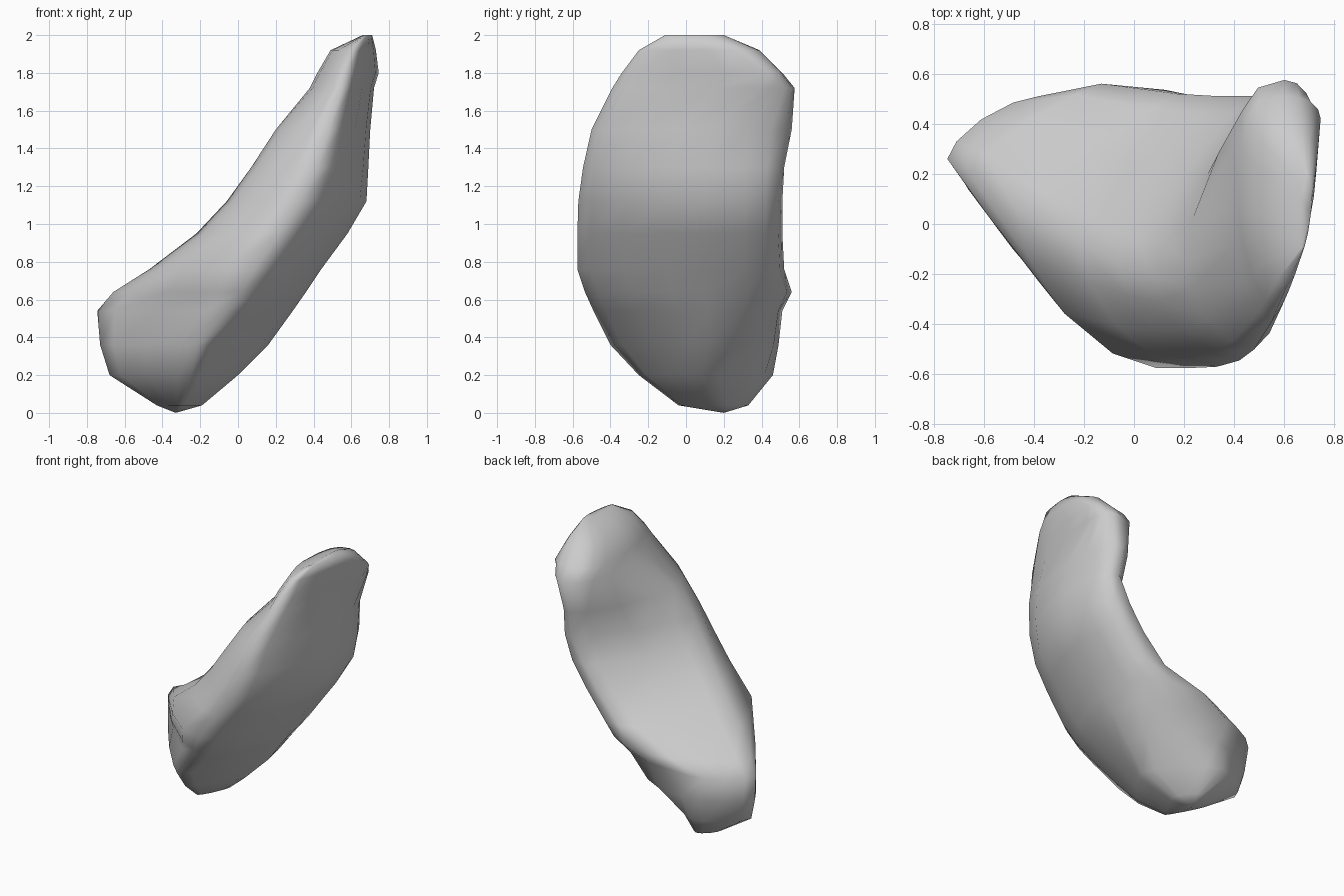
import bpy, bmesh
from math import sin, cos, pi

if "Cube" in bpy.data.objects:
    bpy.data.objects.remove(bpy.data.objects["Cube"])

# Horizontal sections: z, left (x, y), front (x, y), right (x, y), back (x, y), back-left fullness
SECTIONS = [
    (.04, -.43, .20, -.30, -.04, -.19, .18, -.31, .33, 1.6),
    (.20, -.68, .22, -.25, -.25, .00, .08, -.36, .46, 1.6),
    (.36, -.73, .25, -.21, -.40, .16, .12, -.30, .49, 1.5),
    (.54, -.745, .26, -.06, -.49, .29, .12, -.38, .51, 1.5),
    (.64, -.66, .20, .02, -.535, .36, .10, -.13, .56, 1.2),
    (.76, -.47, .06, .09, -.575, .44, .10, .17, .52, 1.1),
    (.95, -.22, -.08, .22, -.575, .58, .10, .34, .51, 1.0),
    (1.12, -.06, -.16, .33, -.57, .68, .10, .46, .51, 1.05),
    (1.30, .07, -.20, .42, -.545, .69, .10, .56, .52, 1.15),
    (1.50, .20, -.15, .48, -.50, .70, .15, .55, .56, 1.4),
    (1.72, .38, .05, .55, -.39, .72, .38, .60, .575, 2.6),
    (1.80, .42, .05, .57, -.34, .745, .42, .60, .51, 3.4),
    (1.92, .49, .05, .61, -.25, .73, .25, .63, .39, 2.7),
    (2.00, .66, .05, .67, -.11, .71, .10, .69, .20, 2.0),
]
STEPS = 4


def arc(p, q, n, x_first):
    """Rounded quarter from p to q; n sets how full the corner is."""
    pts = []
    for i in range(STEPS):
        a = i / STEPS * pi / 2
        c, s = abs(cos(a)) ** (2 / n), abs(sin(a)) ** (2 / n)
        if x_first:   # p is a left/right extreme, q is a front/back extreme
            pts.append((q[0] + (p[0] - q[0]) * c, p[1] + (q[1] - p[1]) * s))
        else:
            pts.append((p[0] + (q[0] - p[0]) * s, q[1] + (p[1] - q[1]) * c))
    return pts


# Loft the sections into one curved, dished stone
bm = bmesh.new()
rings = []
for z, lx, ly, fx, fy, rx, ry, bx, by, n in SECTIONS:
    L, F, R, B = (lx, ly), (fx, fy), (rx, ry), (bx, by)
    front_left = 1.1 if z < .6 else 1.3 if z < .7 else 1.65
    front_right = 1.25 if z < .4 else 1.5
    back_right = 1.3 if z < .3 else 2.9 if .5 < z < 1.4 else 2.2
    loop = (arc(L, F, front_left, True) + arc(F, R, front_right, False)
            + arc(R, B, back_right, True) + arc(B, L, n, False))
    rings.append([bm.verts.new((x, y, z)) for x, y in loop])

count = len(rings[0])
for lower, upper in zip(rings, rings[1:]):
    for i in range(count):
        j = (i + 1) % count
        bm.faces.new((lower[i], lower[j], upper[j], upper[i]))

# Closed bottom point and top
tip = bm.verts.new((-.33, .20, 0))
for i in range(count):
    bm.faces.new((tip, rings[0][(i + 1) % count], rings[0][i]))
bm.faces.new(rings[-1])
bmesh.ops.recalc_face_normals(bm, faces=bm.faces)

mesh = bpy.data.meshes.new("curved_stone")
bm.to_mesh(mesh)
bm.free()
for poly in mesh.polygons:
    poly.use_smooth = True
stone = bpy.data.objects.new("curved_stone", mesh)
bpy.context.collection.objects.link(stone)
